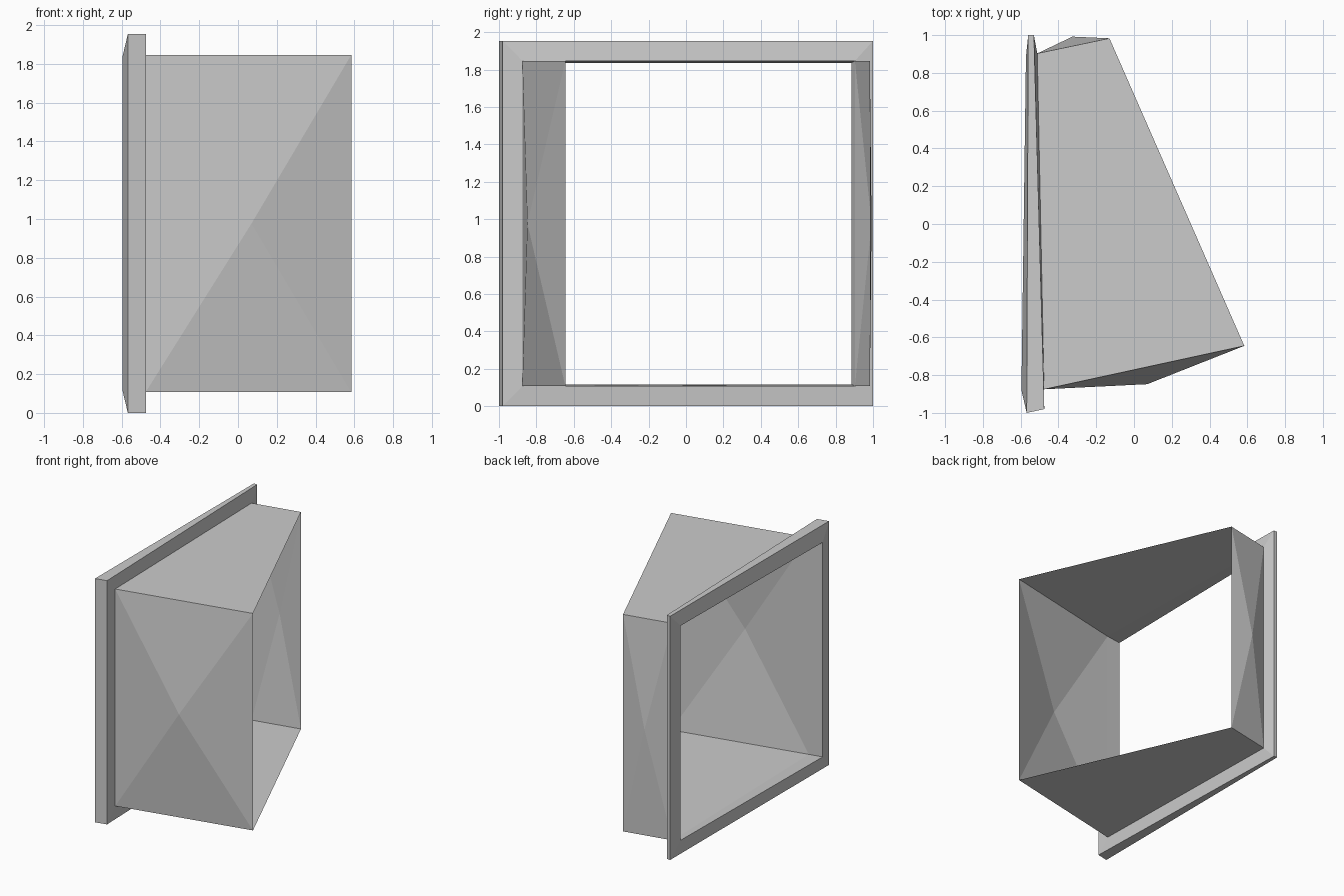
import bpy, bmesh

if "Cube" in bpy.data.objects:
    bpy.data.objects.remove(bpy.data.objects["Cube"])


def ring(bm, near, far, z0, z1):
    """Upright rectangle between two plan points: near (-y end) and far (+y end)."""
    return [bm.verts.new((p[0], p[1], z)) for p, z in
            ((near, z0), (far, z0), (far, z1), (near, z1))]


def bridge(bm, a, b):
    """Join two rectangles; faces come out as floor, far wall, top, near wall."""
    return [bm.faces.new((a[i], a[(i + 1) % 4], b[(i + 1) % 4], b[i])) for i in range(4)]


def finish(bm, name, recalc=True):
    if recalc:
        bmesh.ops.recalc_face_normals(bm, faces=bm.faces[:])
    mesh = bpy.data.meshes.new(name)
    bm.to_mesh(mesh)
    bm.free()
    obj = bpy.data.objects.new(name, mesh)
    bpy.context.collection.objects.link(obj)
    return obj


START = ((-0.476, -0.875), (-0.512, 0.903), 0.107, 1.846)

# Flange frame: tapered, with a face that slopes in to the opening
bm = bmesh.new()
rings = [ring(bm, *r) for r in (
    ((-0.596, -0.88), (-0.572, 0.885), 0.117, 1.836),   # inner front
    ((-0.568, -1.0), (-0.56, 1.0), 0.0, 1.953),         # outer front
    ((-0.475, -0.98), (-0.53, 1.0), 0.0, 1.953),        # outer back
    START,                                              # inner back
)]
for i in range(4):
    bridge(bm, rings[i], rings[(i + 1) % 4])
finish(bm, "flange_frame")

# Open duct: thin floor and top, side walls bulging outward to a centre point
bm = bmesh.new()
faces = bridge(bm, ring(bm, *START),
               ring(bm, (0.584, -0.645), (-0.13, 0.983), 0.107, 1.846))
for face, centre in ((faces[1], (-0.326, 0.992, 0.977)), (faces[3], (0.07, -0.848, 0.977))):
    poke = bmesh.ops.poke(bm, faces=[face])
    poke["verts"][0].co = centre
finish(bm, "duct_shell")
